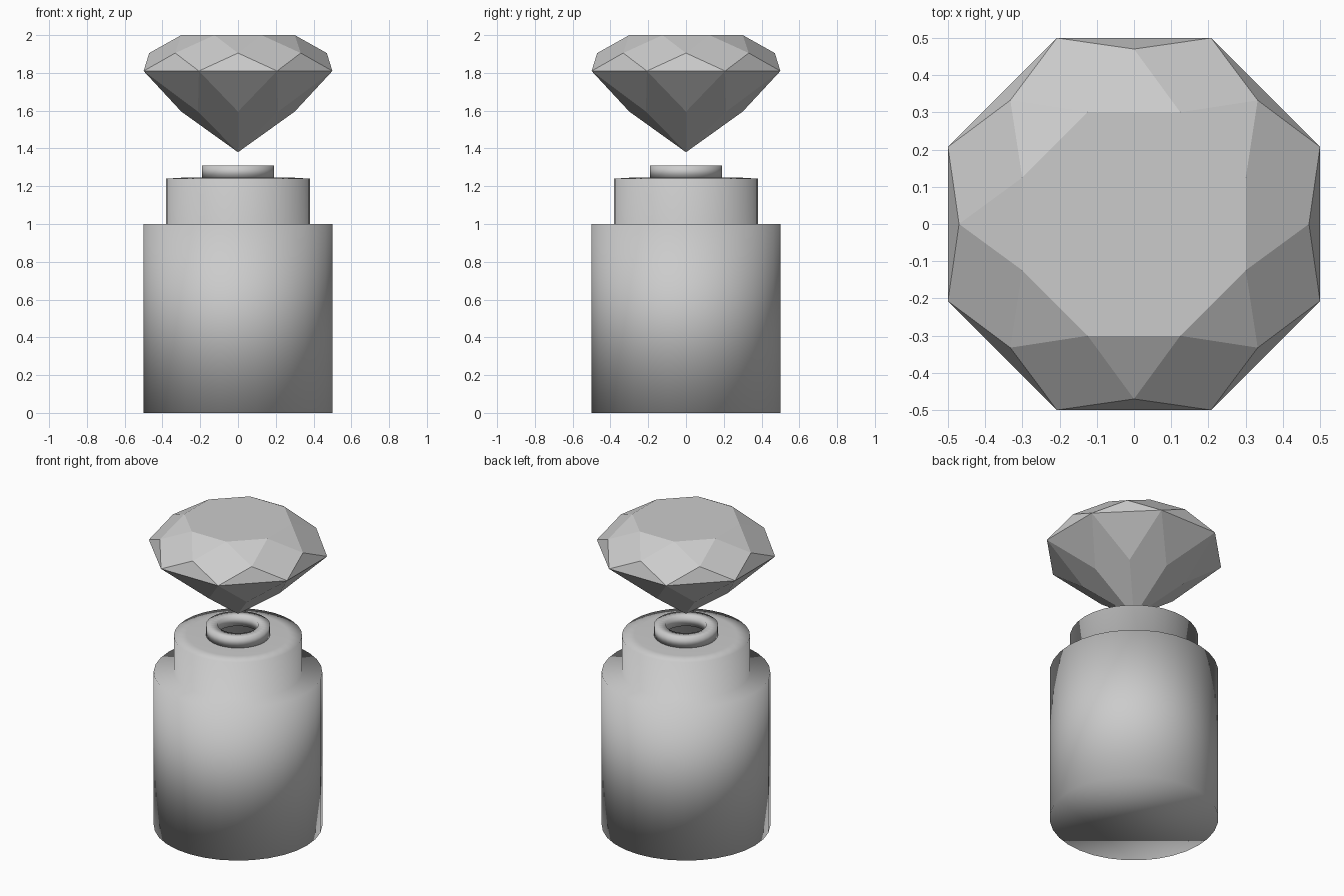
import bpy
import bmesh
from math import cos, sin, pi

cube = bpy.data.objects.get("Cube")
if cube:
    bpy.data.objects.remove(cube)

GREY = (0.6, 0.6, 0.6, 1)
grey = bpy.data.materials.new("plain grey")
grey.use_nodes = True
grey.diffuse_color = GREY
grey.node_tree.nodes["Principled BSDF"].inputs["Base Color"].default_value = GREY


def ring_of_verts(bm, sides, radius, z, turn=0.0):
    """Verts evenly spaced round the z axis; turn is in steps."""
    step = 2 * pi / sides
    return [bm.verts.new((radius * cos((i + turn) * step),
                          radius * sin((i + turn) * step), z))
            for i in range(sides)]


def bridge(bm, low, high):
    n = len(low)
    for i in range(n):
        j = (i + 1) % n
        bm.faces.new((low[i], low[j], high[j], high[i]))


def finish(bm, name, smooth):
    for face in bm.faces:
        face.smooth = smooth
    mesh = bpy.data.meshes.new(name)
    bm.to_mesh(mesh)
    bm.free()
    mesh.materials.append(grey)
    obj = bpy.data.objects.new(name, mesh)
    bpy.context.collection.objects.link(obj)
    return obj


def lathe(name, profile, sides=32, closed=False, base=False):
    bm = bmesh.new()
    rings = [ring_of_verts(bm, sides, r, z) for r, z in profile]
    for low, high in zip(rings, rings[1:]):
        bridge(bm, low, high)
    if closed:
        bridge(bm, rings[-1], rings[0])
    if base:
        bm.faces.new(rings[0][::-1])
    return finish(bm, name, True)


# Bottle: wide body, stepped collar and an open mouth, softly shaded throughout
lathe("bottle", [(0.5, 0), (0.5, 1), (0.38, 1), (0.38, 1.24),
                 (0.30, 1.245), (0.13, 1.245)], base=True)

# Lip round the mouth, square in section
lathe("mouth_ring", [(0.19, 1.245), (0.19, 1.31), (0.12, 1.31), (0.12, 1.245)],
      closed=True)

# Faceted gem stopper floating above the mouth
bm = bmesh.new()
N = 8
table = ring_of_verts(bm, N, 0.325, 2.0, 0.5)
crown = ring_of_verts(bm, N, 0.47, 1.905)
girdle = ring_of_verts(bm, N, 0.541, 1.81, 0.5)
pavilion = ring_of_verts(bm, N, 0.30, 1.595)
tip = bm.verts.new((0, 0, 1.38))
bm.faces.new(table)
for i in range(N):
    j = (i + 1) % N
    bm.faces.new((girdle[i], crown[j], table[i], crown[i]))      # crown kite
    bm.faces.new((crown[i], table[i], table[i - 1]))             # star facet
    bm.faces.new((girdle[i - 1], girdle[i], crown[i]))           # upper girdle facet
    bm.faces.new((girdle[i], girdle[i - 1], pavilion[i]))        # lower girdle facet
    bm.faces.new((girdle[i], pavilion[i], tip, pavilion[j]))     # pavilion kite
bmesh.ops.recalc_face_normals(bm, faces=bm.faces)
finish(bm, "gem_stopper", False)
